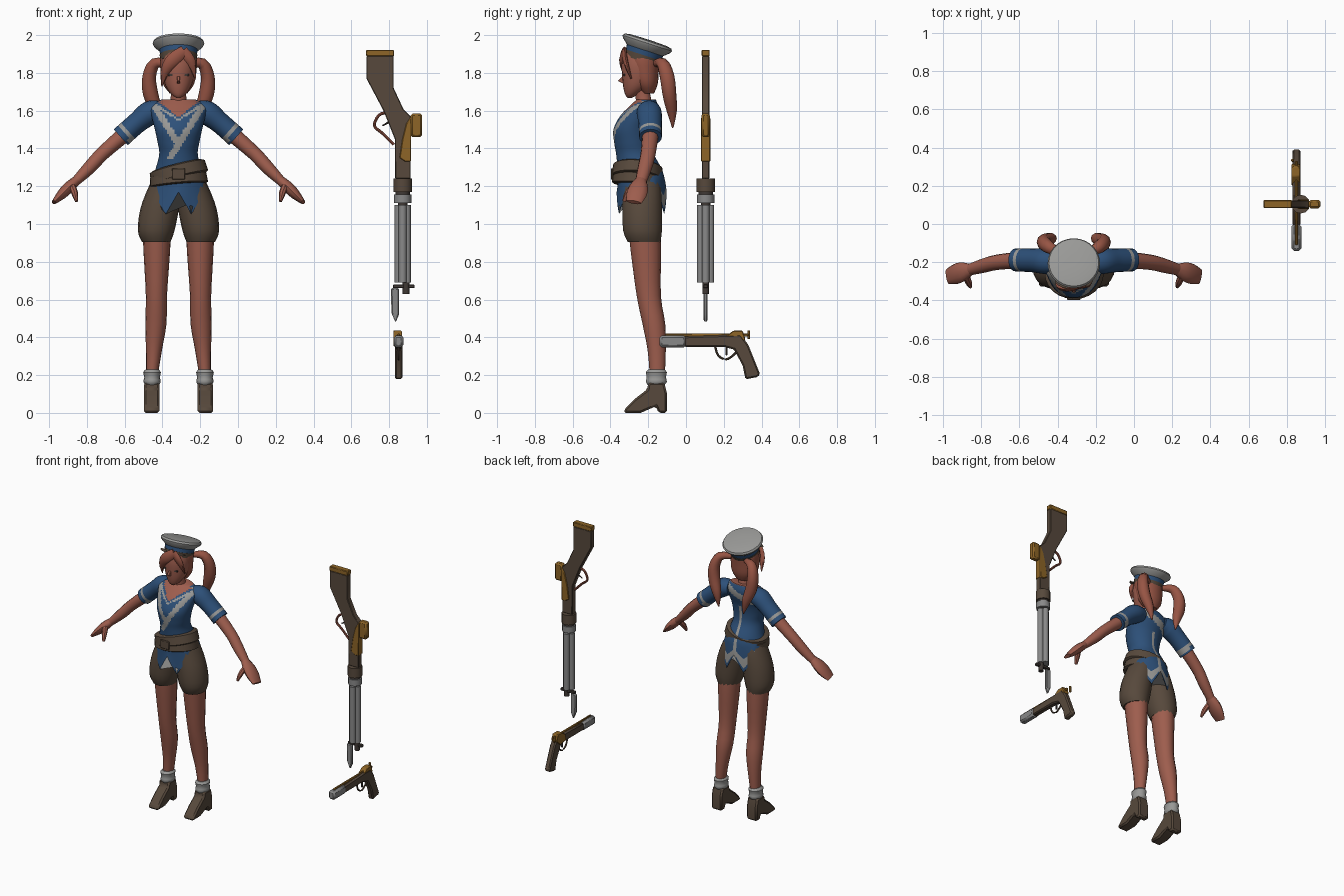
import bpy, bmesh, math
from mathutils import Vector, Euler

cube = bpy.data.objects.get("Cube")
if cube:
    bpy.data.objects.remove(cube, do_unlink=True)


def material(name, r, g, b):
    m = bpy.data.materials.new(name)
    m.use_nodes = True
    m.diffuse_color = (r, g, b, 1)
    m.node_tree.nodes["Principled BSDF"].inputs["Base Color"].default_value = (r, g, b, 1)
    return m


SKIN = material("skin", .34, .11, .075)
HAIR = material("auburn hair", .31, .09, .058)
BLUE = material("navy cloth", .026, .08, .19)
GREY = material("pale grey", .32, .32, .31)
BROWN = material("brown leather", .095, .066, .045)
BRASS = material("brass", .27, .13, .02)
STEEL = material("steel", .25, .25, .25)
DARK = material("dark metal", .05, .04, .035)

BODY = (-.315, 0, 0)      # the figure stands left of centre
UP = Vector((0, 1, 0))


def finish(name, bm, mats, at=(0, 0, 0), rot=(0, 0, 0), angle=40):
    bmesh.ops.recalc_face_normals(bm, faces=bm.faces)
    me = bpy.data.meshes.new(name)
    bm.to_mesh(me)
    bm.free()
    for m in mats:
        me.materials.append(m)
    me.shade_smooth()
    me.set_sharp_from_angle(angle=math.radians(angle))
    ob = bpy.data.objects.new(name, me)
    ob.location, ob.rotation_euler = at, rot
    bpy.context.collection.objects.link(ob)
    return ob


def spline(pts, steps):
    """Catmull-Rom through stations of any width."""
    p = [pts[0]] + list(pts) + [pts[-1]]
    out = []
    for i in range(1, len(p) - 2):
        for k in range(steps):
            t = k / steps
            out.append([.5 * (2 * b + (c - a) * t + (2 * a - 5 * b + 4 * c - d) * t * t
                              + (3 * b - a - 3 * c + d) * t ** 3)
                        for a, b, c, d in zip(*p[i - 1:i + 3])])
    return out + [list(pts[-1])]


def loft(name, stations, mats, sides=14, steps=3, flat=False, rule=None, warp=None, at=BODY):
    """Skin elliptical rings (x, y, z, radius a, radius b) along a path."""
    st = spline(stations, steps)
    bm, rings = bmesh.new(), []
    for i, (x, y, z, ra, rb) in enumerate(st):
        lo, hi = st[max(i - 1, 0)], st[min(i + 1, len(st) - 1)]
        t = Vector((0, 0, 1)) if flat else (Vector(hi[:3]) - Vector(lo[:3])).normalized()
        a = UP.cross(t).normalized()
        b = t.cross(a)
        angs = [2 * math.pi * k / sides for k in range(sides)]
        rings.append([bm.verts.new(Vector((x, y, z)) + a * ra * math.cos(q) + b * rb * math.sin(q))
                      for q in angs])
    for r, s in zip(rings, rings[1:]):
        for k in range(sides):
            bm.faces.new((r[k - 1], r[k], s[k], s[k - 1]))
    bm.faces.new(rings[0])
    bm.faces.new(rings[-1])
    if rule:
        for f in bm.faces:
            f.material_index = rule(f.calc_center_median())
    if warp:
        for v in bm.verts:
            warp(v.co)
    return finish(name, bm, mats, at)


def prism(name, pts, depth, mat, plane="xz", mid=0, at=(0, 0, 0), bevel=.004):
    """Extrude a flat outline evenly to both sides of its plane."""
    bm = bmesh.new()
    place = (lambda u, v, d: (u, d, v)) if plane == "xz" else (lambda u, v, d: (d, u, v))
    face = bm.faces.new([bm.verts.new(place(u, v, mid - depth / 2)) for u, v in pts])
    ext = bmesh.ops.extrude_face_region(bm, geom=[face])["geom"]
    bmesh.ops.translate(bm, verts=[g for g in ext if isinstance(g, bmesh.types.BMVert)],
                        vec=place(0, 0, depth))
    ob = finish(name, bm, [mat], at, angle=30)
    if bevel:
        mod = ob.modifiers.new("edge", "BEVEL")
        mod.width, mod.segments = bevel, 1
    return ob


def box(name, u0, u1, v0, v1, depth, mat, **kw):
    return prism(name, [(u0, v0), (u1, v0), (u1, v1), (u0, v1)], depth, mat, **kw)


def tube(name, x, y, z0, z1, r, mat, sides=10):
    return loft(name, [(x, y, z0, r, r), (x, y, z1, r, r)], [mat], sides, 1, True, at=(0, 0, 0))


# ---- Shirt: coloured by trim rules, with a pointed hem
def shirt_rule(p):
    x, front, z = p.x, p.y < -.235, p.z
    if z > 1.655 or (front and z > 1.57 + .7 * abs(x)):
        return 2
    line = (z - 1.42) * .62
    if front and z > 1.42 and abs(abs(x) - line) < .02:
        return 1
    if front and 1.34 < z <= 1.43 and abs(x - line) < .02:
        return 1
    if front and z > 1.5 and abs(z - 1.55 - .7 * abs(x)) < .006:
        return 1
    if not front and abs(z - 1.585 - .4 * x) < .026:
        return 1
    if not front and (abs(x) < .009 and z < 1.5 or 1.185 < z < 1.205):
        return 1
    return 0


def hem(co):
    if co.z < 1.25:
        q = math.atan2(co.y + .235, co.x) * 3 / math.pi
        tri = 1 - 2 * abs(q - round(q))
        co.z -= (1.25 - co.z) / .08 * .12 * tri


loft("shirt", [(0, -.235, 1.17, .158, .132), (0, -.235, 1.22, .15, .126), (0, -.245, 1.29, .122, .117),
               (0, -.27, 1.37, .102, .1), (0, -.28, 1.43, .11, .1), (0, -.278, 1.5, .125, .106),
               (0, -.25, 1.57, .142, .1), (0, -.225, 1.62, .148, .078), (0, -.21, 1.66, .09, .05)],
     [BLUE, GREY, SKIN], 72, 6, True, shirt_rule, hem)

# ---- Two crossing belts
for name, tilt, z, h in (("upper_belt", -14, 1.275, .036), ("lower_belt", -5, 1.235, .03)):
    belt = loft(name, [(0, 0, -h, .142, .124), (0, 0, -h * .8, .155, .134), (0, 0, h * .8, .15, .132),
                       (0, 0, h, .135, .12)], [BROWN], 24, 1, True, at=(BODY[0], -.257, z))
    belt.rotation_euler = Euler((math.radians(-5), math.radians(tilt), 0))
box("belt_buckle", -.035, .035, -.03, .03, .012, BROWN, at=(BODY[0], -.392, 1.265))

# ---- Neck, head and hat
loft("neck", [(0, -.215, 1.6, .06, .05), (0, -.225, 1.66, .042, .042), (0, -.24, 1.74, .04, .042)],
     [SKIN], 14, 3, True)
loft("head", [(0, -.298, 1.668, .012, .012), (0, -.288, 1.685, .036, .034), (0, -.265, 1.725, .065, .067),
              (0, -.25, 1.78, .083, .088), (0, -.248, 1.85, .09, .092), (0, -.24, 1.92, .075, .08),
              (0, -.23, 1.95, .03, .03)], [SKIN], 20, 3, True)
prism("nose", [(-.33, 1.79), (-.361, 1.757), (-.33, 1.742)], .018, SKIN, "yz", 0, BODY, .003)
loft("hair_cap", [(0, -.2, 1.69, .045, .03), (0, -.21, 1.74, .082, .06), (0, -.22, 1.81, .095, .076),
                  (0, -.23, 1.89, .096, .09), (0, -.23, 1.94, .06, .06)], [HAIR], 20, 3, True)
loft("swept_fringe", [(.03, -.325, 1.915, .03, .012), (-.03, -.34, 1.87, .035, .014),
                      (-.07, -.325, 1.81, .025, .014), (-.088, -.295, 1.73, .003, .004)], [HAIR], 8)
loft("short_fringe", [(.02, -.325, 1.915, .03, .012), (.065, -.32, 1.86, .026, .014),
                      (.09, -.29, 1.77, .003, .004)], [HAIR], 8)
HAT = dict(sides=28, steps=1, flat=True, at=(BODY[0], -.205, 1.957))


def hat_part(name, profile, mat):
    ob = loft(name, [(0, 0, z, r, r) for r, z in profile], [mat], **HAT)
    ob.rotation_euler.x = math.radians(-18)


hat_part("hat_crown", [(.098, -.042), (.132, -.012), (.137, 0), (.13, .012), (.1, .018), (.03, .02)], GREY)
hat_part("hat_blue_band", [(.097, -.07), (.101, -.038)], BLUE)
hat_part("hat_brown_band", [(.094, -.1), (.1, -.066)], BROWN)
visor = [(.1 * math.cos(q), -.055 * math.sin(q)) for q in [math.pi * k / 10 for k in range(11)]]
bm = bmesh.new()
bm.faces.new([bm.verts.new((x, y * .8 - .07, -.075 + y * .25)) for x, y in visor])
finish("hat_visor", bm, [BROWN], HAT["at"], (math.radians(-18), 0, 0))


# ---- Paired parts, right side then left
def sleeve_rule(p):
    return 1 if -.682 < .8 * abs(p.x) - .6 * p.z < -.655 else 0


for side, s in (("right", -1), ("left", 1)):
    def pair(name, pts, mats, *a, **kw):
        return loft(f"{side}_{name}", [(s * p[0], *p[1:]) for p in pts], mats, *a, **kw)

    pair("pigtail", [(.06, -.16, 1.85, .018, .018), (.125, -.125, 1.85, .03, .032),
                     (.155, -.1, 1.78, .036, .04), (.148, -.088, 1.69, .04, .038),
                     (.118, -.075, 1.6, .03, .028), (.1, -.07, 1.51, .004, .004)], [HAIR], 10)
    box(f"{side}_eye", s * .038 - .018, s * .038 + .018, 1.783, 1.793, .008, DARK,
        mid=-.327, at=BODY, bevel=0)
    pair("sleeve", [(.09, -.2, 1.6, .05, .055), (.15, -.195, 1.588, .064, .066),
                    (.22, -.19, 1.535, .056, .062), (.305, -.188, 1.46, .056, .06)],
         [BLUE, GREY], 20, 6, rule=sleeve_rule)
    pair("forearm", [(.28, -.188, 1.48, .042, .044), (.4, -.2, 1.375, .037, .04),
                     (.47, -.217, 1.3, .035, .038), (.55, -.24, 1.22, .024, .03)], [SKIN], 12)
    pair("hand", [(.535, -.237, 1.235, .024, .028), (.58, -.25, 1.195, .03, .05),
                  (.62, -.262, 1.155, .026, .053), (.66, -.275, 1.115, .012, .04)], [SKIN], 12)
    pair("thumb", [(.565, -.27, 1.205, .018, .02), (.55, -.305, 1.165, .018, .018),
                   (.54, -.328, 1.12, .008, .01)], [SKIN], 8)
    pair("shorts_leg", [(.118, -.222, .905, .076, .088), (.118, -.23, .965, .097, .104),
                        (.1, -.232, 1.08, .102, .106), (.075, -.232, 1.19, .086, .1),
                        (.06, -.24, 1.27, .06, .09)], [BROWN], 18, 3, True)
    pair("leg", [(.115, -.218, .95, .074, .084), (.115, -.212, .85, .07, .08),
                 (.117, -.197, .62, .056, .064), (.12, -.17, .47, .056, .06),
                 (.13, -.155, .33, .042, .048), (.14, -.152, .2, .031, .04)], [SKIN], 16, 3, True)
    pair("cuff", [(.14, -.158, .148, .036, .046), (.14, -.157, .165, .046, .057),
                  (.14, -.157, .19, .041, .052), (.14, -.157, .215, .047, .057),
                  (.14, -.157, .23, .034, .044)], [GREY], 14, 2, True)
    prism(f"{side}_boot", [(-.33, 0), (-.325, .02), (-.27, .075), (-.205, .125), (-.2, .16),
                           (-.115, .16), (-.1, .1), (-.102, 0), (-.145, 0), (-.16, .035), (-.24, 0)],
          .082, BROWN, "yz", s * .142, BODY, .014)

# ---- Long gun, hanging muzzle down
GY, GX = .104, .872
prism("rifle_stock", [(.68, 1.89), (.824, 1.89), (.824, 1.72), (.875, 1.61), (.914, 1.57), (.914, 1.24),
                      (.832, 1.24), (.83, 1.45), (.77, 1.6), (.68, 1.77)], .04, BROWN, mid=GY)
box("butt_plate", .678, .826, 1.888, 1.922, .042, BRASS, mid=GY)
prism("receiver_plate", [(.855, 1.35), (.885, 1.33), (.916, 1.33), (.916, 1.57), (.89, 1.53), (.87, 1.45)],
      .05, BRASS, mid=GY)
box("side_drum", .914, .975, 1.46, 1.585, .044, BRASS, mid=GY, bevel=.01)
loft("rifle_trigger_guard", [(x, GY, z, .008, .008) for x, z in
                             ((.785, 1.59), (.745, 1.575), (.722, 1.52), (.765, 1.48), (.825, 1.42))],
     [HAIR], 8, at=(0, 0, 0))
loft("rifle_trigger", [(.8, GY, 1.54, .006, .006), (.765, GY, 1.52, .004, .004)], [DARK], 6, at=(0, 0, 0))
tube("fore_collar", GX, GY, 1.17, 1.24, .049, BROWN, 12)
tube("neck_ring", GX, GY, 1.15, 1.18, .038, DARK, 12)
tube("barrel_collar", GX, GY, 1.11, 1.155, .046, STEEL, 12)
tube("barrel_core", GX, GY, .7, 1.12, .026, DARK)
for i, (dx, dy) in enumerate(((.022, 0), (-.022, 0), (0, .025), (0, -.025))):
    tube(f"barrel_{i + 1}", GX + dx, GY + dy, .69, 1.1, .021, STEEL)
tube("muzzle", .89, GY, .63, .7, .018, DARK)
box("bayonet_mount", .82, .935, .66, .68, .024, DARK, mid=GY)
prism("bayonet", [(.81, .66), (.852, .66), (.852, .52), (.834, .478), (.812, .53)], .022, STEEL, mid=GY, bevel=.006)

# ---- Pistol, pointing forward
PX = .85
box("pistol_barrel", -.14, 0, .347, .41, .05, STEEL, plane="yz", mid=PX, bevel=.012)
prism("pistol_body", [(-.01, .35), (-.01, .405), (.29, .415), (.33, .36), (.392, .205), (.38, .19),
                      (.315, .178), (.3, .25), (.255, .335), (.2, .35)], .04, BROWN, "yz", PX, bevel=.008)
box("pistol_rib", -.11, .33, .404, .42, .014, BRASS, plane="yz", mid=PX)
prism("lock_plate", [(.2, .36), (.21, .405), (.25, .435), (.3, .435), (.315, .39), (.27, .35)], .044, BRASS,
      "yz", PX - .004)
box("hammer", .325, .34, .39, .437, .016, BRASS, plane="yz", mid=PX - .02)
loft("pistol_trigger_guard", [(PX, y, z, .006, .006) for y, z in
                              ((.155, .35), (.17, .305), (.21, .283), (.25, .305), (.275, .335))],
     [BROWN], 8, at=(0, 0, 0))
box("pistol_trigger", .21, .22, .305, .355, .01, DARK, plane="yz", mid=PX, bevel=.002)
